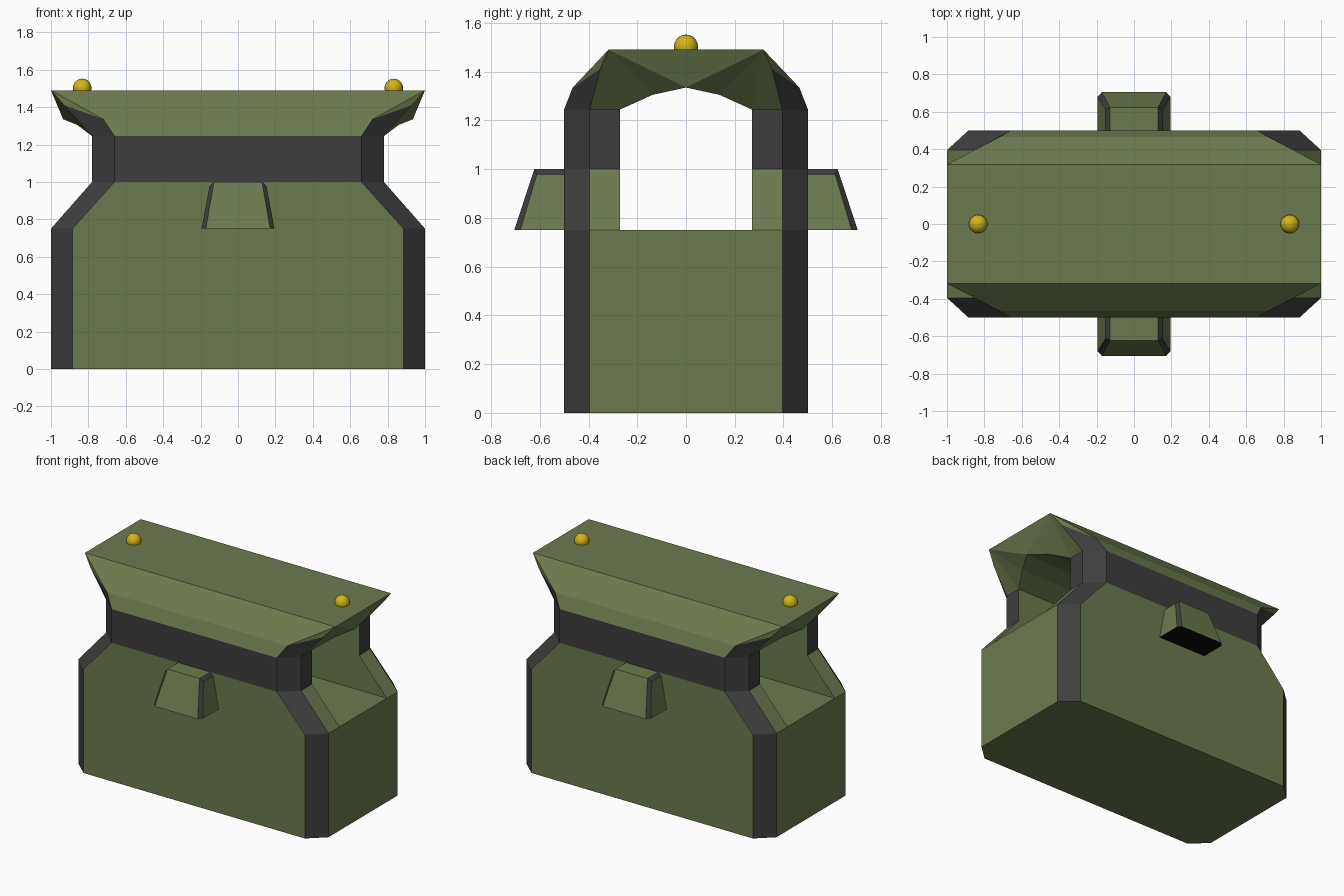
import bpy, bmesh
from mathutils import Vector

if "Cube" in bpy.data.objects:
    bpy.data.objects.remove(bpy.data.objects["Cube"])


def material(name, color):
    m = bpy.data.materials.new(name)
    m.diffuse_color = (*color, 1)
    m.use_nodes = True
    m.node_tree.nodes["Principled BSDF"].inputs["Base Color"].default_value = m.diffuse_color
    return m


GREEN = material("olive_green", (0.147, 0.195, 0.078))
DARK = material("dark_grey", (0.048, 0.048, 0.048))
GOLD = material("gold", (0.65, 0.46, 0.01))
BLACK = material("black", (0.003, 0.003, 0.003))


def mirrored_mesh(name, pts, faces, signs, mats, offset=(0, 0, 0)):
    """Build faces of one quarter or half, repeat for each sign pair, weld."""
    bm = bmesh.new()
    for sx, sy in signs:
        vs = {k: bm.verts.new(Vector((x * sx, y * sy, z)) + Vector(offset))
              for k, (x, y, z) in pts.items()}
        for mat, text in faces:
            for f in text.split(","):
                face = bm.faces.new([vs[k] for k in f.split()])
                face.material_index = mat
    bmesh.ops.remove_doubles(bm, verts=bm.verts, dist=0.0005)
    bmesh.ops.recalc_face_normals(bm, faces=bm.faces)
    me = bpy.data.meshes.new(name)
    bm.to_mesh(me)
    bm.free()
    for m in mats:
        me.materials.append(m)
    ob = bpy.data.objects.new(name, me)
    bpy.context.collection.objects.link(ob)
    return ob


# Case: one quarter, A..E run from the middle of the long side round to the tunnel
pts = {"O0": (0, 0, 0), "F0": (1, 0, 0), "O1": (0, 0, .75), "F1": (1, 0, .75)}
for i, (z, xb, xc) in enumerate([(0, .885, 1), (.75, .885, 1),
                                 (1, .66, .78), (1.245, .66, .78)]):
    ring = {"A": (0, .5), "B": (xb, .5), "C": (xc, .395), "D": (xc, .27), "E": (0, .27)}
    pts.update({k + str(i): (x, y, z) for k, (x, y) in ring.items()})
# Flared roof and arched tunnel ceiling
pts.update({
    "A4": (0, .465, 1.335), "B4": (.72, .465, 1.335), "P": (.93, .353, 1.41),
    "A5": (0, .318, 1.49), "K": (1, .318, 1.49), "M": (1, 0, 1.49), "N": (0, 0, 1.49),
    "G": (.86, .137, 1.305), "G0": (0, .137, 1.305),
    "H": (.935, 0, 1.335), "H0": (0, 0, 1.335)})
pts.pop("D0"), pts.pop("E0")
green = ("A0 B0 B1 B2 A2,O0 A0 B0 C0 F0,F0 C0 C1 D1 F1,C1 C2 D2 D1,"
         "O1 F1 D1 E1,D1 D2 E2 E1,D2 D3 E3 E2,"
         "A3 B3 B4 A4,A4 B4 K A5,A5 K M N,B4 P K,"
         "C3 P K,C3 D3 K,D3 G K,G H K,H M K,"
         "D3 G G0 E3,G H H0 G0")
dark = "B0 C0 C1 B1,B1 C1 C2 B2,A2 B2 B3 A3,B2 C2 C3 B3,C2 D2 D3 C3,B3 C3 P B4"
four = [(1, 1), (-1, 1), (1, -1), (-1, -1)]
mirrored_mesh("container_body", pts, [(0, green), (1, dark)], four, [GREEN, DARK])

# Vent hoods on the front and back
hood = {
    "c0": (0, .705, .75), "f0": (.172, .705, .75), "s0": (.195, .68, .75),
    "w0": (.195, .5, .75), "m0": (0, .5, .75),
    "c1": (0, .622, 1), "f1": (.128, .622, 1), "s1": (.152, .612, .978),
    "w1": (.152, .5, .978), "t1": (.128, .5, 1), "m1": (0, .5, 1)}
hood_faces = [(0, "c0 f0 f1 c1,s0 w0 w1 s1,c1 f1 t1 m1,m0 w0 w1 t1 m1"),
              (1, "f0 s0 s1 f1,f1 s1 w1 t1"), (2, "c0 f0 s0 w0 m0")]
for side, name in ((-1, "front_vent_hood"), (1, "back_vent_hood")):
    mirrored_mesh(name, hood, hood_faces, [(1, side), (-1, side)], [GREEN, DARK, BLACK])

# Round gold studs on the roof
for side, name in ((-1, "left_stud"), (1, "right_stud")):
    bpy.ops.mesh.primitive_uv_sphere_add(segments=16, ring_count=10, radius=.05,
                                         location=(side * .833, 0, 1.502))
    stud = bpy.context.object
    stud.name = name
    stud.data.materials.append(GOLD)
    bpy.ops.object.shade_smooth()
